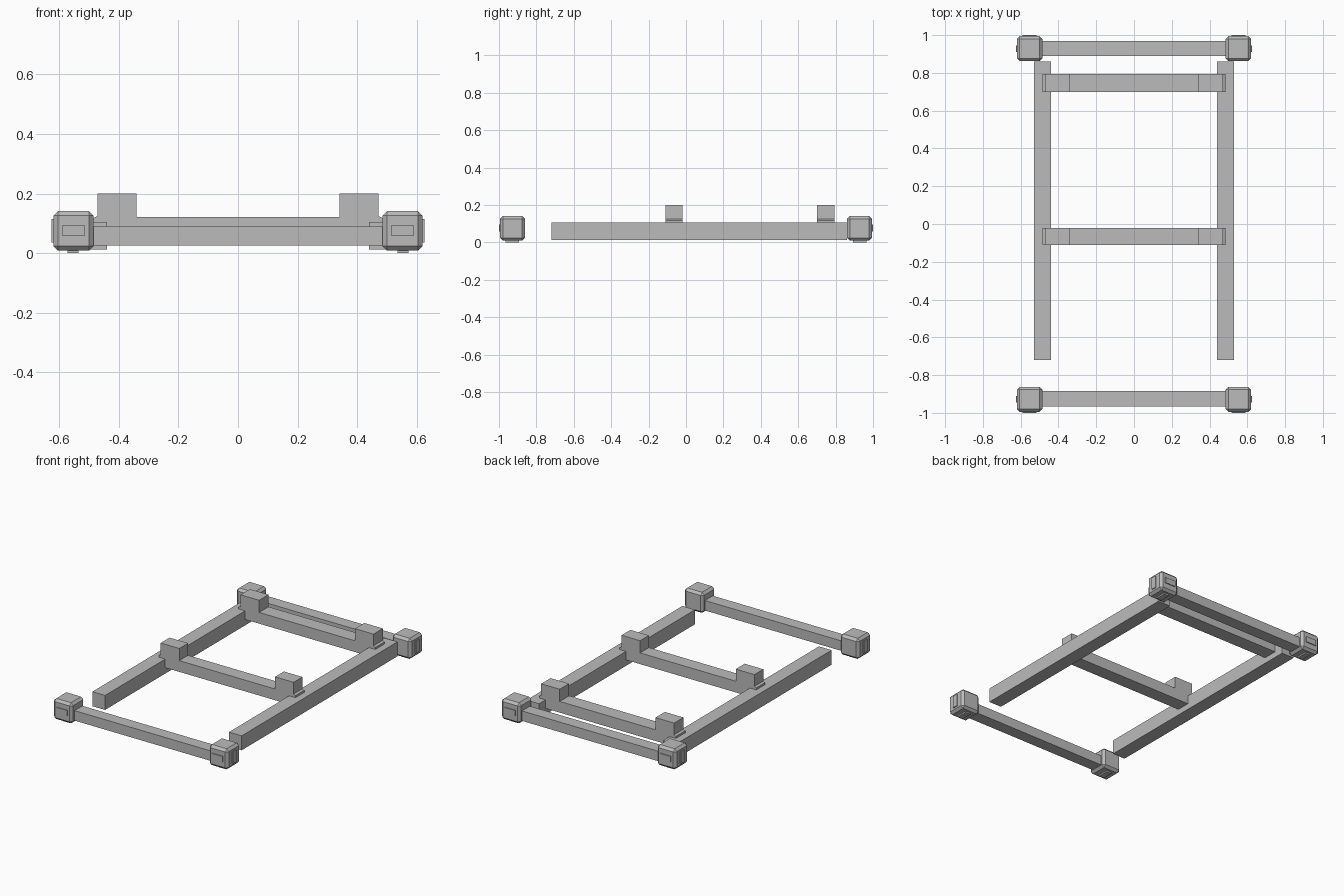
import bpy, bmesh

if "Cube" in bpy.data.objects:
    bpy.data.objects.remove(bpy.data.objects["Cube"])

grey = bpy.data.materials.new("plain_grey")
grey.diffuse_color = (0.5, 0.5, 0.5, 1)
grey.use_nodes = True
grey.node_tree.nodes["Principled BSDF"].inputs["Base Color"].default_value = grey.diffuse_color


def finish(name, bm):
    bmesh.ops.recalc_face_normals(bm, faces=bm.faces)
    me = bpy.data.meshes.new(name)
    bm.to_mesh(me)
    bm.free()
    me.materials.append(grey)
    ob = bpy.data.objects.new(name, me)
    bpy.context.collection.objects.link(ob)
    return ob


def box(name, x, y, z, bevel=0):
    """Box from (min, max) ranges, with optional chamfered edges."""
    bm = bmesh.new()
    bmesh.ops.create_cube(bm, size=1)
    for v in bm.verts:
        v.co = [r[0] if c < 0 else r[1] for c, r in zip(v.co, (x, y, z))]
    if bevel:
        bmesh.ops.bevel(bm, geom=bm.edges[:], offset=bevel, segments=1,
                        affect='EDGES', profile=0.5)
    return finish(name, bm)


def span(a, b, s):
    """Range a..b, mirrored when s is -1."""
    return tuple(sorted((a * s, b * s)))


def extrude_y(name, pts, y0, y1):
    """Closed x-z outline extruded along y."""
    bm = bmesh.new()
    f = bm.faces.new([bm.verts.new((x, y0, z)) for x, z in pts])
    r = bmesh.ops.extrude_face_region(bm, geom=[f])
    for v in r["geom"]:
        if isinstance(v, bmesh.types.BMVert):
            v.co.y = y1
    return finish(name, bm)


# chamfered corner caps with raised outer pads and a foot pad
for sx, sx_name in ((1, "right"), (-1, "left")):
    for sy, sy_name in ((1, "back"), (-1, "front")):
        tag = f"{sy_name}_{sx_name}"
        box(f"corner_cap_{tag}", span(0.485, 0.62, sx), span(0.862, 0.994, sy),
            (0.009, 0.141), 0.015)
        box(f"end_pad_{tag}", span(0.515, 0.59, sx), span(0.985, 1.0, sy),
            (0.058, 0.095))
        box(f"side_pad_{tag}", span(0.61, 0.626, sx), span(0.91, 0.946, sy),
            (0.036, 0.115))
        box(f"foot_pad_{tag}", span(0.535, 0.572, sx), span(0.892, 0.965, sy),
            (0.0, 0.02))

    # long side rail
    box(f"side_rail_{sx_name}", span(0.44, 0.53, sx), (-0.72, 0.86), (0.012, 0.105))

# end bars joining the caps
box("back_bar", (-0.5, 0.5), (0.89, 0.97), (0.025, 0.121 - 0.032))
box("front_bar", (-0.5, 0.5), (-0.965, -0.885), (0.025, 0.089))

# crossbeams hooked over the rails, with raised end blocks
half = [(0.44, 0.05), (0.44, 0.105), (0.485, 0.105), (0.485, 0.118),
        (0.472, 0.125), (0.472, 0.2), (0.34, 0.2), (0.34, 0.122)]
outline = half + [(-x, z) for x, z in reversed(half)]
extrude_y("crossbeam_back", outline, 0.70, 0.795)
extrude_y("crossbeam_middle", outline, -0.11, -0.02)
